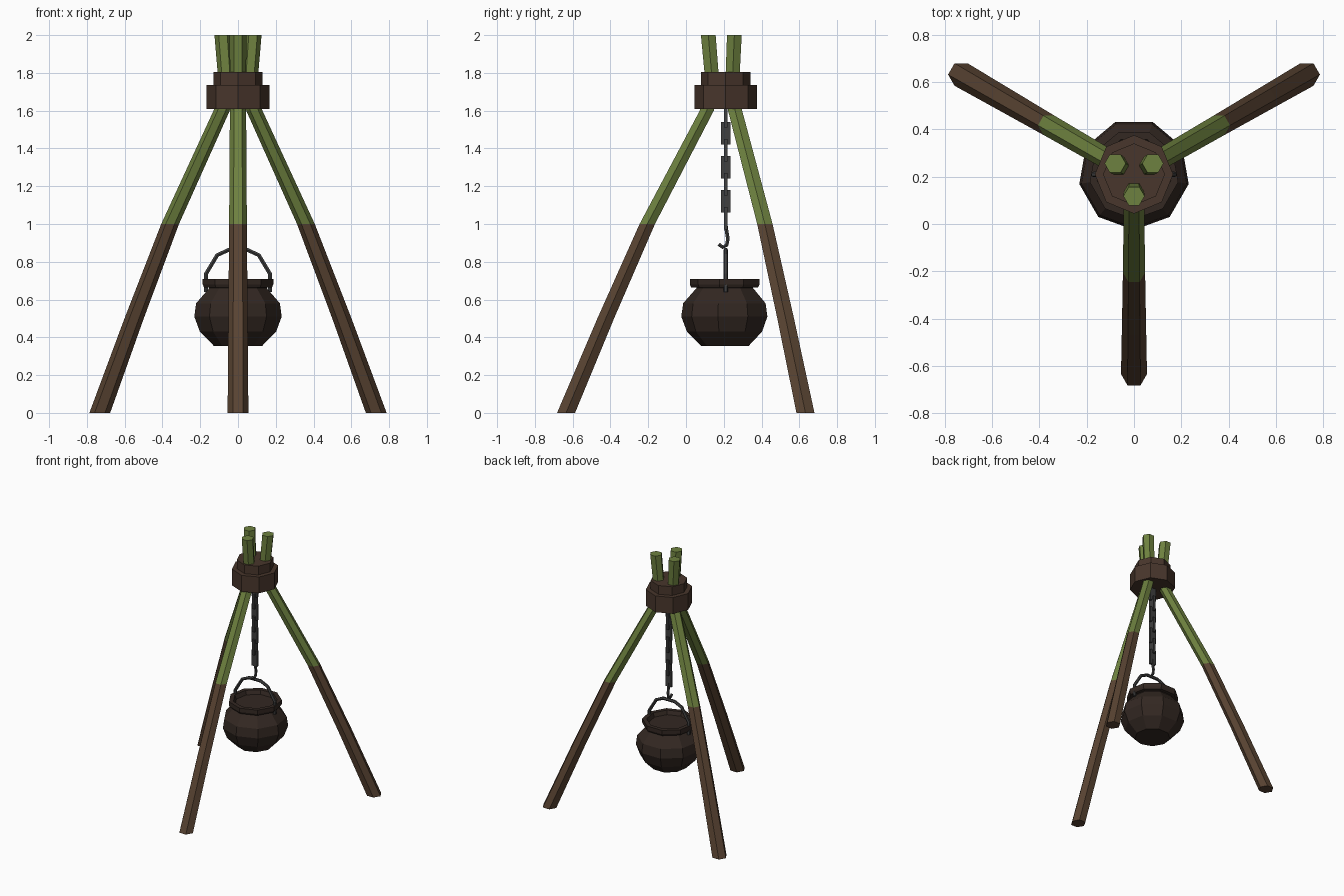
import bpy, bmesh
from math import sin, cos, pi, radians
from mathutils import Vector

if "Cube" in bpy.data.objects:
    bpy.data.objects.remove(bpy.data.objects["Cube"])

CY = 0.21  # y of the hanging axis


def material(name, rgb):
    m = bpy.data.materials.new(name)
    m.diffuse_color = (*rgb, 1)
    m.use_nodes = True
    m.node_tree.nodes["Principled BSDF"].inputs["Base Color"].default_value = m.diffuse_color
    return m


BARK = material("bark", (0.10, 0.057, 0.032))
GREEN = material("green_wood", (0.155, 0.22, 0.05))
ROPE = material("binding_brown", (0.065, 0.037, 0.025))
IRON_POT = material("pot_brown", (0.033, 0.021, 0.016))
IRON = material("dark_iron", (0.05, 0.05, 0.05))


def skin(name, rings, mat, cap=True):
    """Flat-shaded mesh bridging a list of equal-length vertex rings."""
    bm = bmesh.new()
    rows = [[bm.verts.new(p) for p in ring] for ring in rings]
    n = len(rows[0])
    for a, b in zip(rows, rows[1:]):
        for i in range(n):
            j = (i + 1) % n
            bm.faces.new((a[i], a[j], b[j], b[i]))
    if cap:
        bm.faces.new(rows[0][::-1])
        bm.faces.new(rows[-1])
    bmesh.ops.recalc_face_normals(bm, faces=bm.faces)
    me = bpy.data.meshes.new(name)
    bm.to_mesh(me)
    bm.free()
    me.materials.append(mat)
    ob = bpy.data.objects.new(name, me)
    bpy.context.collection.objects.link(ob)
    return ob


def ring(x, y, z, r, n, start=0.0):
    return [(x + r * cos(start + 2 * pi * i / n), y + r * sin(start + 2 * pi * i / n), z)
            for i in range(n)]


def lathe(name, profile, n, start, mat):
    return skin(name, [ring(0, CY, z, r, n, start) for r, z in profile], mat)


def rod(name, pts, r, side, mat, n=6):
    """Tube along a planar path; side is the plane normal."""
    pts = [Vector(p) for p in pts]
    side = Vector(side)
    rings = []
    for i, p in enumerate(pts):
        t = (pts[min(i + 1, len(pts) - 1)] - pts[max(i - 1, 0)]).normalized()
        up = t.cross(side)
        rings.append([p + r * (cos(2 * pi * k / n) * side + sin(2 * pi * k / n) * up)
                      for k in range(n)])
    return skin(name, rings, mat)


# Three hexagonal poles: bark below, green wood above, bent at the binding
LOWER = [(0.845, 0, 0.055), (0.635, 0.5, 0.051), (0.415, 1.0, 0.047)]
UPPER = [(0.415, 1.0, 0.047), (0.10, 1.6, 0.043), (0.067, 1.71, 0.042), (0.092, 2.0, 0.045)]
for label, deg in (("front", -90), ("right", 30), ("left", 150)):
    dx, dy = cos(radians(deg)), sin(radians(deg))
    for part, path, mat in (("lower", LOWER, BARK), ("upper", UPPER, GREEN)):
        skin(f"{label}_pole_{part}",
             [ring(d * dx, CY + d * dy, z, r, 6) for d, z, r in path], mat)

# Binding collar
lathe("binding_lower", [(0.166, 1.61), (0.166, 1.737)], 8, 0, ROPE)
lathe("binding_upper", [(0.131, 1.737), (0.131, 1.805)], 8, 0, ROPE)

# Nine-sided pot and its rim
lathe("pot_body", [(0.13, 0.355), (0.205, 0.43), (0.235, 0.51), (0.225, 0.58),
                   (0.155, 0.66), (0.155, 0.675)], 9, -pi / 2, IRON_POT)
lathe("pot_rim", [(0.15, 0.665), (0.183, 0.665), (0.19, 0.68), (0.19, 0.71),
                  (0.158, 0.71), (0.145, 0.68)], 9, -pi / 2, IRON_POT)

# Bail handle
half = [(0.17, 0.64), (0.17, 0.735), (0.11, 0.835), (0.05, 0.863)]
arc = [(-x, z) for x, z in half] + [(x, z) for x, z in reversed(half)]
rod("pot_handle", [(x, CY, z) for x, z in arc], 0.012, (0, 1, 0), IRON)

# Chain of alternating flat links
for i in range(7):
    z = 1.03 + i * 0.09
    w, d = (0.01, 0.025) if i % 2 else (0.025, 0.01)
    corners = [(-w, CY - d), (w, CY - d), (w, CY + d), (-w, CY + d)]
    skin(f"chain_link_{i + 1}",
         [[(x, y, z + s * 0.06) for x, y in corners] for s in (-1, 1)], IRON)

# Hook
hook = [(0.21, 1.02), (0.212, 0.98), (0.222, 0.92), (0.215, 0.888), (0.195, 0.877), (0.173, 0.893)]
rod("hook", [(0, y, z) for y, z in hook], 0.011, (1, 0, 0), IRON)
